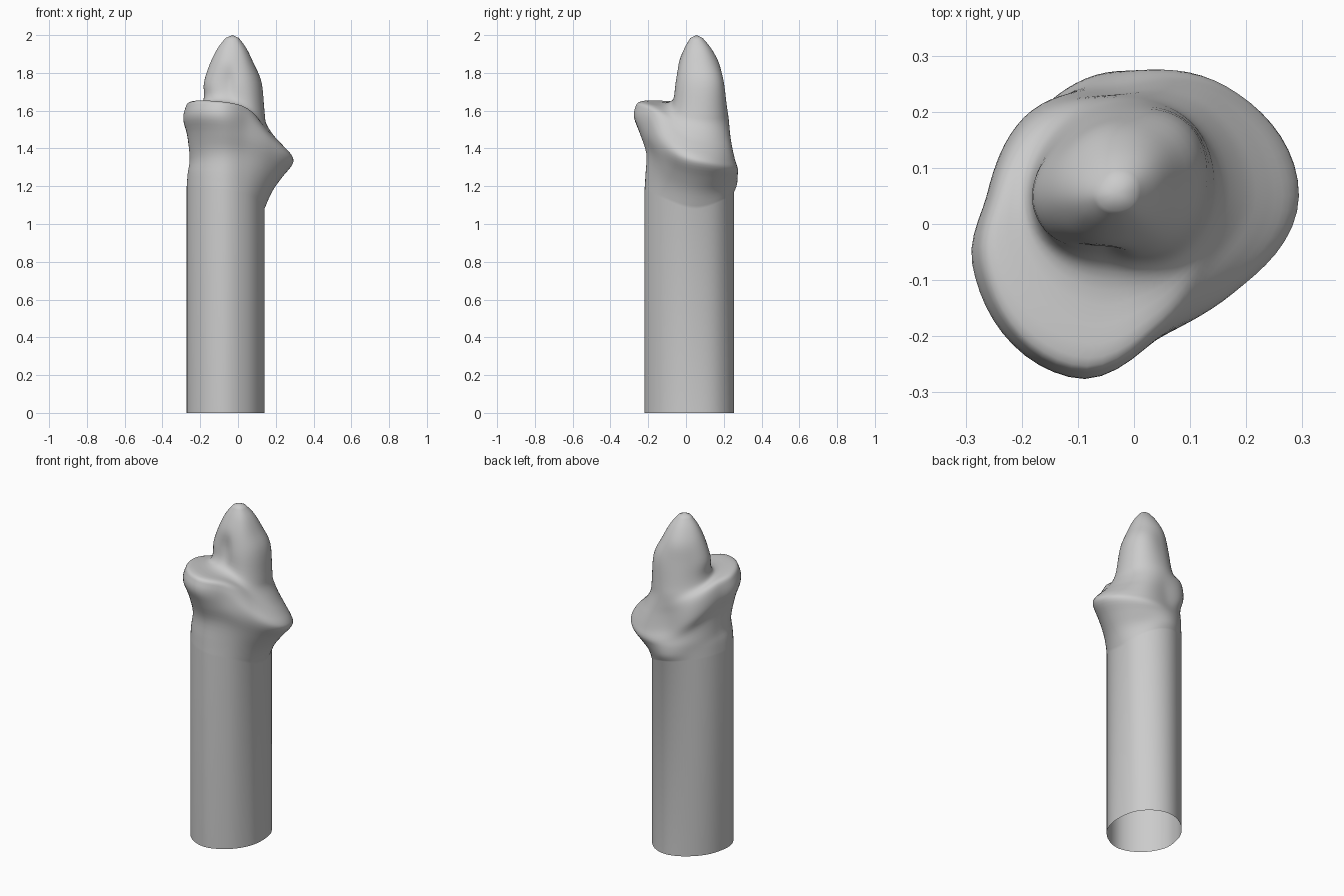
import bpy, bmesh, math

if "Cube" in bpy.data.objects:
    bpy.data.objects.remove(bpy.data.objects["Cube"])

CX, CY = -0.03, 0.05                                   # axis of the lofted rings
R_ANG = [0, 45, 90, 135, 180, 205, 257, 288, 320]      # directions of the radii
Z_ANG = [0, 90, 190, 275]                              # directions of the heights
SEG, STEPS = 72, 4


def hermite(p0, p1, p2, p3, k0, k1, k2, k3, k):
    """Smooth curve from p1 to p2 with uneven knots."""
    h, t = k2 - k1, (k - k1) / (k2 - k1)
    m1, m2 = (p2 - p0) / (k2 - k0) * h, (p3 - p1) / (k3 - k1) * h
    return ((2*t**3 - 3*t**2 + 1) * p1 + (t**3 - 2*t**2 + t) * m1
            + (3*t**2 - 2*t**3) * p2 + (t**3 - t**2) * m2)


def around(angles, values, a):
    """Periodic interpolation of values around the axis."""
    n = len(angles)
    i = max(j for j in range(n) if angles[j] <= a)
    ids = [i - 1, i, i + 1, i + 2]
    return hermite(*[values[j % n] for j in ids],
                   *[angles[j % n] + 360 * (j // n) for j in ids], a)


def ring(radii, heights):
    pts = []
    for s in range(SEG):
        a = 360 * s / SEG
        r, z = around(R_ANG, radii, a), around(Z_ANG, heights, a)
        t = math.radians(a)
        pts.append((CX + r * math.cos(t), CY + r * math.sin(t), z))
    return pts


# Each row: radii around the axis, then heights at right, back, left, front
shaft = [.17, .185, .205, .205, .232, .26, .275, .235, .195]
collar = [
    ([.21, .205, .22, .205, .225, .255, .27, .235, .215], [1.17, 1.21, 1.27, 1.25]),
    ([.265, .245, .222, .205, .215, .245, .265, .24, .245], [1.25, 1.26, 1.34, 1.37]),
    ([.32, .275, .215, .20, .215, .262, .30, .26, .268], [1.32, 1.30, 1.46, 1.47]),
    ([.315, .265, .195, .215, .232, .285, .332, .262, .265], [1.36, 1.36, 1.54, 1.55]),
    ([.27, .24, .183, .21, .228, .275, .325, .255, .235], [1.41, 1.44, 1.60, 1.605]),
    ([.225, .215, .18, .195, .21, .25, .295, .235, .20], [1.46, 1.50, 1.635, 1.635]),
]
post = [
    ([.18, .19, .175, .165, .165, .17, .17, .165, .17], [1.53, 1.56, 1.64, 1.63]),
    ([.168, .185, .165, .15, .15, .145, .115, .125, .15], [1.60, 1.62, 1.68, 1.66]),
    ([.15, .175, .145, .135, .15, .14, .092, .11, .13], [1.75] * 4),
    ([.11, .13, .125, .115, .118, .11, .09, .09, .10], [1.85] * 4),
]
last = post[-1][0]
tip = [([r * f for r in last], [z] * 4) for f, z in ((.66, 1.93), (.3, 1.985))]

rows = [ring(shaft, [1.08, 1.17, 1.20, 1.17])]
rows += [ring(r, z) for r, z in collar + post + tip]

# Smooth the loft between the control rings
loft = [ring(shaft, [0] * 4)]
n = len(rows)
for i in range(n - 1):
    q = [rows[max(i - 1, 0)], rows[i], rows[i + 1], rows[min(i + 2, n - 1)]]
    for k in range(STEPS):
        loft.append([tuple(hermite(*[p[s][c] for p in q], -1, 0, 1, 2, k / STEPS)
                           for c in range(3)) for s in range(SEG)])
loft.append(rows[-1])

# Skin: open at the foot, closed at the tip
bm = bmesh.new()
verts = [[bm.verts.new(p) for p in r] for r in loft]
for a, b in zip(verts, verts[1:]):
    for s in range(SEG):
        t = (s + 1) % SEG
        bm.faces.new((a[s], a[t], b[t], b[s]))
apex = bm.verts.new((CX, CY + 0.005, 2.0))
for s in range(SEG):
    bm.faces.new((verts[-1][s], verts[-1][(s + 1) % SEG], apex))
for f in bm.faces:
    f.smooth = True
mesh = bpy.data.meshes.new("collared_post")
bm.to_mesh(mesh)
bm.free()
obj = bpy.data.objects.new("collared_post", mesh)
bpy.context.collection.objects.link(obj)
